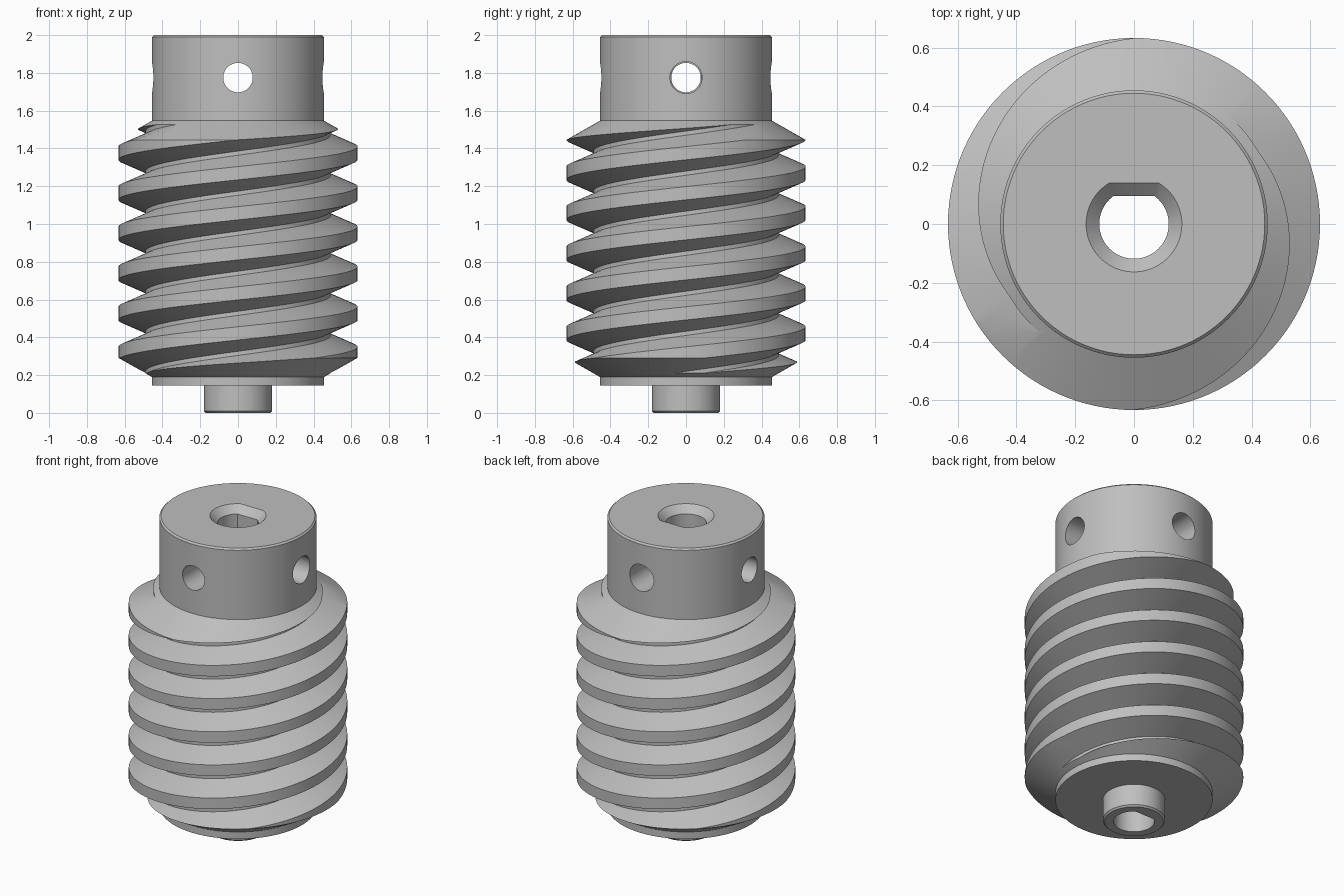
import bpy, bmesh
from math import pi, sin, cos, asin, radians

cube = bpy.data.objects.get("Cube")
if cube:
    bpy.data.objects.remove(cube, do_unlink=True)

SEG = 120
PITCH = 0.212            # spacing of neighbouring threads; two starts
ROOT, CREST = 0.49, 0.633
CREST_Z = 1.375          # thread centre height at angle zero
HOLE_Z = 1.775

steel = bpy.data.materials.new("steel_grey")
steel.use_nodes = True
colour = (0.52, 0.52, 0.52, 1)
steel.diffuse_color = colour
steel.node_tree.nodes["Principled BSDF"].inputs["Base Color"].default_value = colour


def finish(name, bm):
    bmesh.ops.recalc_face_normals(bm, faces=bm.faces)
    mesh = bpy.data.meshes.new(name)
    bm.to_mesh(mesh)
    bm.free()
    obj = bpy.data.objects.new(name, mesh)
    bpy.context.collection.objects.link(obj)
    mesh.materials.append(steel)
    return obj


def loft(name, rings):
    """Closed solid through a stack of rings."""
    bm = bmesh.new()
    rows = [[bm.verts.new(p) for p in ring] for ring in rings]
    n = len(rows[0])
    for a, b in zip(rows, rows[1:]):
        for i in range(n):
            k = (i + 1) % n
            bm.faces.new((a[i], a[k], b[k], b[i]))
    bm.faces.new(rows[0])
    bm.faces.new(rows[-1])
    return finish(name, bm)


def circle(r, z):
    return [(r * cos(2 * pi * i / SEG), r * sin(2 * pi * i / SEG), z) for i in range(SEG)]


def d_section(r, flat, z):
    """Circle with a flat on its +y side."""
    start, n = pi - asin(flat / r), 64
    sweep = pi + 2 * asin(flat / r)
    return [(r * cos(start + sweep * i / n), r * sin(start + sweep * i / n), z)
            for i in range(n + 1)]


def double_thread():
    """Endless two-start thread, longer than the blank at both ends."""
    profile = [(-0.095, ROOT), (-0.035, CREST), (0.035, CREST), (0.095, ROOT)]
    rows = [(CREST_Z + k * PITCH + dz, r) for k in range(-11, 7) for dz, r in profile]
    shift = 2 * len(profile)
    bm = bmesh.new()
    cols = []
    for i in range(SEG):
        t = i / SEG
        a = 2 * pi * t
        cols.append([bm.verts.new((r * cos(a), r * sin(a), z + 2 * PITCH * t))
                     for z, r in rows])
    for i in range(SEG):
        wrap = i == SEG - 1
        for j in range(len(rows) - 1):
            # the last column joins the first, two threads further up
            a, b = cols[i], cols[0 if wrap else i + 1]
            if wrap:
                if j + shift + 1 >= len(rows):
                    continue
                bm.faces.new((a[j], b[j + shift], b[j + shift + 1], a[j + 1]))
            else:
                bm.faces.new((a[j], b[j], b[j + 1], a[j + 1]))
    # close the upper top of the seam column, then fan both ends to the axis
    middle = CREST_Z - 2 * PITCH
    border = [e for e in bm.edges if e.is_boundary]
    for low in (True, False):
        loop = [e for e in border
                if ((e.verts[0].co.z + e.verts[1].co.z) / 2 < middle) == low]
        zs = [v.co.z for e in loop for v in e.verts]
        hub = bm.verts.new((0, 0, (min(zs) + max(zs)) / 2))
        for e in loop:
            bm.faces.new((e.verts[0], e.verts[1], hub))
    return finish("thread_helper", bm)


# Turned blank: boss, lower collar, chamfered thread zone and hub
outline = [(0.17, 0), (0.18, 0.01), (0.18, 0.145), (0.455, 0.145), (0.455, 0.19),
           (0.655, 0.304), (0.655, 1.433), (0.455, 1.547), (0.455, 1.99), (0.445, 2)]
worm = loft("worm_gear", [circle(r, z) for r, z in outline])

# D-shaped bore with a countersunk mouth
bore = loft("bore_cutter", [d_section(0.118 + g, 0.095 + g, z) for g, z in
                            ((0, -0.1), (0, 1.955), (0.055, 2.01))])


# Set screw holes, one on each side of the hub
def screw_hole(name, radius, dx, dy):
    rings = []
    for d in (0.03, 0.6):
        rings.append([(dx * d + dy * radius * cos(a), dy * d + dx * radius * cos(a),
                       HOLE_Z + radius * sin(a))
                      for a in (2 * pi * i / 48 for i in range(48))])
    return loft(name, rings)


holes = [screw_hole("front_hole_cutter", 0.078, 0, -1),
         screw_hole("back_hole_cutter", 0.085, 0, 1),
         screw_hole("left_hole_cutter", 0.085, 1, 0),
         screw_hole("right_hole_cutter", 0.078, -1, 0)]

bpy.ops.object.select_all(action="DESELECT")
bpy.context.view_layer.objects.active = worm
worm.select_set(True)

steps = [(double_thread(), "INTERSECT"), (bore, "DIFFERENCE")]
steps += [(h, "DIFFERENCE") for h in holes]
for tool, operation in steps:
    tool.hide_render = True
    mod = worm.modifiers.new(tool.name, "BOOLEAN")
    mod.operation = operation
    mod.solver = "EXACT"
    mod.object = tool
    bpy.ops.object.modifier_apply(modifier=mod.name)
    bpy.data.objects.remove(tool, do_unlink=True)

bpy.ops.object.shade_smooth_by_angle(angle=radians(25))
